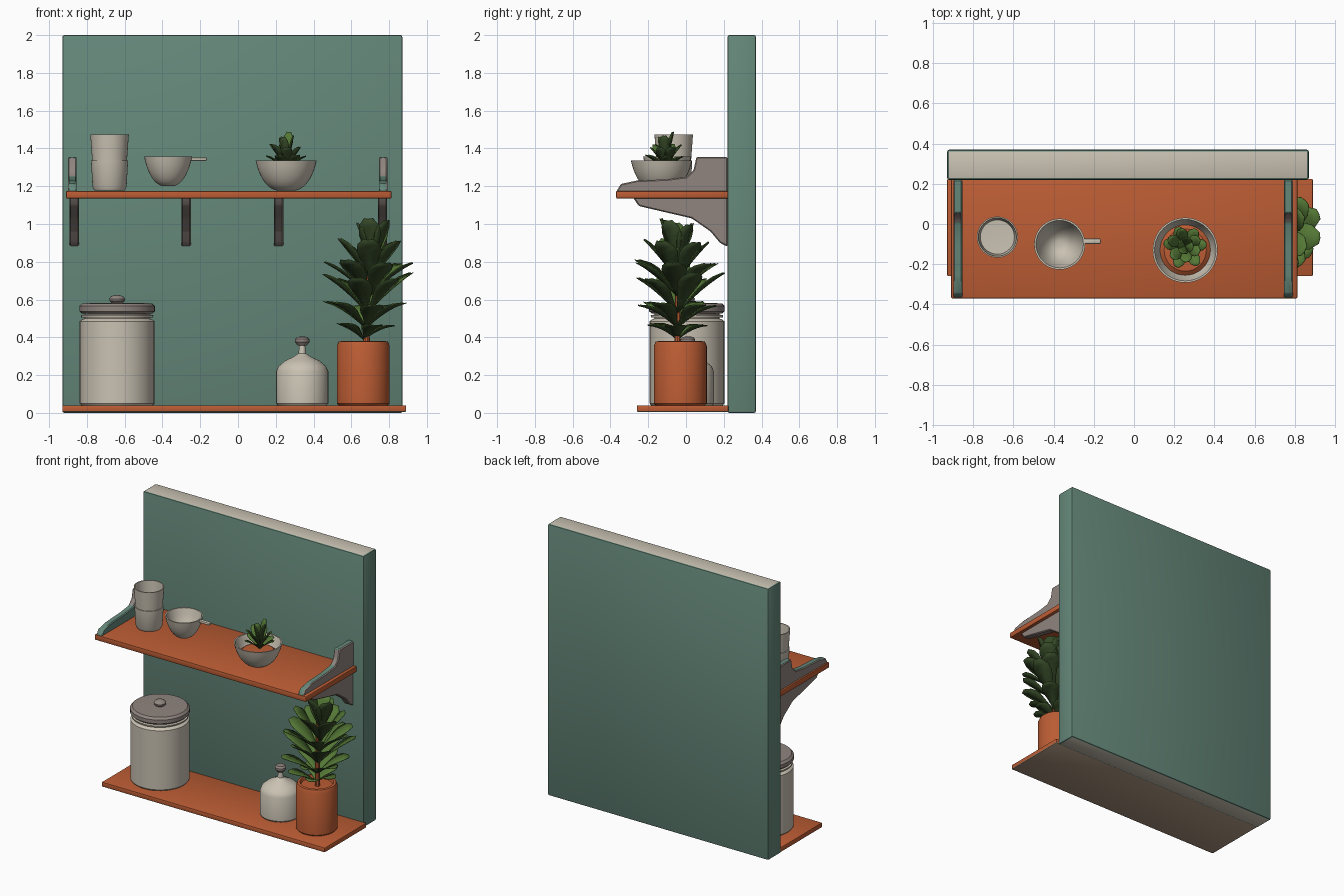
import bpy, bmesh, math, random
from mathutils import Vector

random.seed(4)
cube = bpy.data.objects.get("Cube")
if cube:
    bpy.data.objects.remove(cube, do_unlink=True)


def material(name, rgb):
    m = bpy.data.materials.new(name)
    m.use_nodes = True
    m.diffuse_color = (*rgb, 1)
    m.node_tree.nodes["Principled BSDF"].inputs["Base Color"].default_value = (*rgb, 1)
    return m


TEAL = material("teal paint", (0.13, 0.245, 0.195))
ORANGE = material("terracotta", (0.5, 0.108, 0.034))
CREAM = material("cream ceramic", (0.59, 0.54, 0.45))
TAUPE = material("taupe", (0.28, 0.235, 0.215))
WOOD = material("bare wood", (0.42, 0.31, 0.22))
GREEN = material("leaf green", (0.088, 0.185, 0.036))
DARK = material("leaf underside", (0.035, 0.065, 0.02))


def finish(name, bm, mats, rule=None, angle=35):
    """Turn a bmesh into an object, colouring faces by rule."""
    if rule:
        bm.normal_update()
        for f in bm.faces:
            f.material_index = rule(f)
    mesh = bpy.data.meshes.new(name)
    bm.to_mesh(mesh)
    bm.free()
    for m in mats:
        mesh.materials.append(m)
    mesh.shade_smooth()
    mesh.set_sharp_from_angle(angle=math.radians(angle))
    obj = bpy.data.objects.new(name, mesh)
    bpy.context.collection.objects.link(obj)
    return obj


def box(name, lo, hi, mats, rule=None, bevel=0.006):
    lo, hi = Vector(lo), Vector(hi)
    bm = bmesh.new()
    bmesh.ops.create_cube(bm, size=1)
    for v in bm.verts:
        v.co = (lo + hi) / 2 + v.co * (hi - lo)
    bmesh.ops.bevel(bm, geom=bm.edges[:], offset=bevel, segments=2,
                    affect='EDGES', profile=0.5)
    return finish(name, bm, mats, rule)


def lathe(name, x, y, profile, mats, sides=40):
    """Revolve (radius, height) points about a vertical axis."""
    bm = bmesh.new()
    rings = []
    for r, z in profile:
        rings.append([bm.verts.new((x + r * math.cos(math.tau * k / sides),
                                    y + r * math.sin(math.tau * k / sides), z))
                      for k in range(sides)])
    for a, b in zip(rings, rings[1:]):
        for k in range(sides):
            n = (k + 1) % sides
            bm.faces.new((a[k], a[n], b[n], b[k]))
    bmesh.ops.remove_doubles(bm, verts=bm.verts[:], dist=0.0005)
    bmesh.ops.recalc_face_normals(bm, faces=bm.faces[:])
    return finish(name, bm, mats)


def side_plate(name, x, width, outline, mats, rule=None):
    """Extrude a (y, z) outline along x."""
    bm = bmesh.new()
    face = bm.faces.new([bm.verts.new((x - width / 2, y, z)) for y, z in outline])
    ext = bmesh.ops.extrude_face_region(bm, geom=[face])["geom"]
    for v in ext:
        if isinstance(v, bmesh.types.BMVert):
            v.co.x += width
    bmesh.ops.recalc_face_normals(bm, faces=bm.faces[:])
    bmesh.ops.bevel(bm, geom=bm.edges[:], offset=0.006, segments=1, affect='EDGES')
    return finish(name, bm, mats, rule)


def add_leaf(bm, base, turn, reach, rise, arch, width):
    """One round-tipped leaf, arching out from its base."""
    out = Vector((math.cos(turn), math.sin(turn), 0))
    side = Vector((-out.y, out.x, 0))
    shape = (0.14, 0.28, 0.52, 0.82, 1, 0.9, 0.4)
    rows = []
    for i, w in enumerate(shape):
        s = i / (len(shape) - 1)
        mid = base + out * reach * s + Vector((0, 0, rise * s + arch * s * (1 - s)))
        row = []
        for j in (-1, 0, 1):
            half = width * w / 2
            row.append(bm.verts.new(mid + side * half * j
                                    + (Vector((0, 0, 1)) - out) * abs(j) * half * 0.15))
        rows.append(row)
    for a, b in zip(rows, rows[1:]):
        for j in range(2):
            bm.faces.new((a[j], b[j], b[j + 1], a[j + 1]))


def foliage(name, x, y, tiers, lean):
    bm = bmesh.new()
    for t, (z, count, reach, rise, arch, width) in enumerate(tiers):
        for k in range(count):
            turn = math.tau * (k + random.uniform(-0.15, 0.15)) / count + t * 0.65
            size = random.uniform(0.88, 1.08)
            add_leaf(bm, Vector((x + lean * t, y, z)), turn, reach * size,
                     rise * size, arch, width)
    obj = finish(name, bm, [GREEN, DARK], angle=60)
    shell = obj.modifiers.new("thickness", 'SOLIDIFY')
    shell.thickness = 0.004
    shell.material_offset = 1
    return obj


# Back panel with pale top and bottom faces inside a painted rim
box("back_panel", (-0.93, 0.22, 0), (0.87, 0.37, 2), [TEAL, CREAM],
    lambda f: int(abs(f.normal.z) > 0.95), bevel=0.01)

# Shelves
box("lower_shelf", (-0.93, -0.26, 0.005), (0.89, 0.225, 0.04), [ORANGE, WOOD],
    lambda f: int(f.normal.z < -0.3))
box("upper_shelf", (-0.91, -0.37, 1.135), (0.813, 0.225, 1.175), [ORANGE])

# Raised shelf ends: painted top and inner side, bare outer side and upright
END = [(0.22, 1.17), (0.22, 1.355), (0.055, 1.355), (0.04, 1.285), (0.005, 1.25),
       (-0.1, 1.237), (-0.26, 1.23), (-0.345, 1.212), (-0.37, 1.17)]
for name, x, sign in (("right_shelf_end", -0.877, -1), ("left_shelf_end", 0.768, 1)):
    side_plate(name, x, 0.045, END, [TEAL, TAUPE],
               lambda f: int(f.normal.x * sign > 0.5 or
                             (f.normal.y < -0.65 and f.calc_center_median().z > 1.24)))

# Brackets beneath the upper shelf
BRACKET = [(0.22, 1.14), (0.22, 0.88), (0.18, 0.9), (0.13, 0.96), (0.03, 1.03),
           (-0.1, 1.06), (-0.25, 1.095), (-0.28, 1.14)]
for i, x in enumerate((-0.867, -0.275, 0.215, 0.765)):
    side_plate(f"bracket_{i + 1}", x, 0.05, BRACKET, [TAUPE])

# Storage jar with lid and knob
lathe("jar_body", -0.64, 0.005, [(0, 0.04), (0.19, 0.04), (0.198, 0.05), (0.198, 0.485),
      (0.185, 0.495), (0.172, 0.5), (0.172, 0.53), (0, 0.53)], [CREAM])
lathe("jar_seal", -0.64, 0.005, [(0.165, 0.503), (0.19, 0.506), (0.192, 0.517),
      (0.165, 0.522)], [CREAM])
lathe("jar_lid", -0.64, 0.005, [(0, 0.525), (0.185, 0.525), (0.2, 0.538), (0.2, 0.565),
      (0.185, 0.58), (0.03, 0.583), (0.04, 0.592), (0.042, 0.604), (0.035, 0.615),
      (0.02, 0.622), (0, 0.624)], [TAUPE])

# Small bottle with stopper
lathe("bottle", 0.34, 0.01, [(0, 0.04), (0.13, 0.04), (0.138, 0.05), (0.138, 0.22),
      (0.125, 0.248), (0.09, 0.277), (0.045, 0.298), (0.02, 0.315), (0.015, 0.36),
      (0, 0.36)], [CREAM])
lathe("bottle_stopper", 0.34, 0.01, [(0, 0.352), (0.025, 0.358), (0.038, 0.375),
      (0.038, 0.39), (0.028, 0.402), (0, 0.405)], [TAUPE], sides=24)

# Terracotta pot, stem and tall plant
lathe("plant_pot", 0.663, -0.03, [(0, 0.04), (0.13, 0.04), (0.14, 0.05), (0.14, 0.355),
      (0.13, 0.378), (0.112, 0.38), (0.105, 0.36), (0, 0.365)], [ORANGE])
lathe("plant_stem", 0.68, -0.045, [(0.018, 0.36), (0.015, 0.6), (0.01, 0.84),
      (0, 0.85)], [ORANGE], sides=10)
foliage("plant_leaves", 0.668, -0.045, [
    (0.39, 5, 0.18, 0.08, 0.06, 0.11),
    (0.45, 6, 0.23, 0.13, 0.08, 0.125),
    (0.53, 6, 0.24, 0.20, 0.06, 0.13),
    (0.62, 6, 0.24, 0.18, 0.06, 0.135),
    (0.70, 6, 0.18, 0.22, 0.04, 0.13),
    (0.77, 5, 0.09, 0.25, 0.02, 0.12)], 0.009)

# Two stacked cups
lathe("lower_cup", -0.68, -0.065, [(0, 1.177), (0.08, 1.177), (0.09, 1.195),
      (0.098, 1.335), (0.088, 1.335), (0, 1.33)], [CREAM])
lathe("upper_cup", -0.68, -0.065, [(0, 1.32), (0.092, 1.335), (0.102, 1.475),
      (0.095, 1.475), (0.085, 1.35), (0, 1.345)], [CREAM])


def bowl(name, x, y, radius, bottom, height, foot):
    """Open bowl shaped as a spherical cap, with an inner wall."""
    rim = math.radians(68)
    outer = []
    for i in range(11):
        a = rim * i / 10
        outer.append((foot + (radius - foot) * math.sin(a) / math.sin(rim),
                      bottom + height * (1 - math.cos(a)) / (1 - math.cos(rim))))
    inner = [(r - 0.009, z + 0.009 * (z < bottom + height - 0.001))
             for r, z in reversed(outer)]
    return lathe(name, x, y, [(0, bottom)] + outer + inner + [(0, bottom + 0.009)],
                 [CREAM])


# Handled bowl
bowl("handled_bowl", -0.37, -0.1, 0.127, 1.2, 0.158, 0.02)
box("bowl_handle", (-0.255, -0.1, 1.333), (-0.165, -0.072, 1.353), [CREAM], bevel=0.008)

# Planted bowl
bowl("planter_bowl", 0.255, -0.13, 0.162, 1.177, 0.16, 0.04)
lathe("planter_soil", 0.255, -0.13, [(0, 1.285), (0.105, 1.28), (0.128, 1.262)], [ORANGE])
foliage("succulent_leaves", 0.255, -0.11, [
    (1.285, 6, 0.105, 0.075, 0.03, 0.06),
    (1.30, 6, 0.085, 0.115, 0.02, 0.06),
    (1.31, 4, 0.04, 0.165, 0.01, 0.055)], 0)
